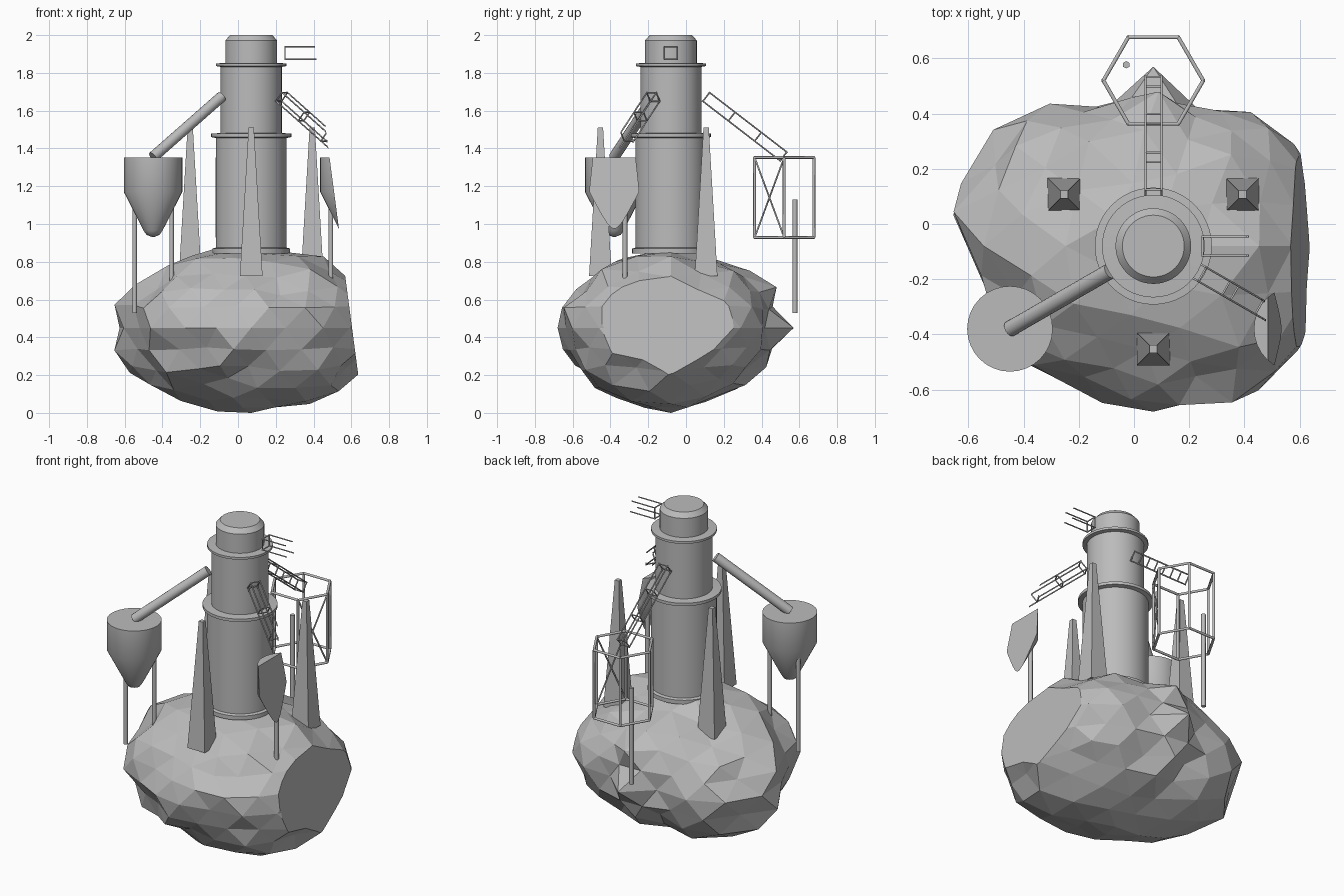
import bpy, bmesh, math, random
from mathutils import Vector, Matrix

if "Cube" in bpy.data.objects:
    bpy.data.objects.remove(bpy.data.objects["Cube"])

random.seed(11)
C = Vector((0.07, -0.08, 0))          # common axis of tower and rock
grey = bpy.data.materials.new("plain_grey")
grey.diffuse_color = (0.5, 0.5, 0.5, 1)
grey.use_nodes = True
grey.node_tree.nodes["Principled BSDF"].inputs["Base Color"].default_value = grey.diffuse_color


def finish(name, bm, smooth=0):
    """Trim by the slanted cut on the +x side and make the object."""
    cut = bmesh.ops.bisect_plane(bm, geom=bm.verts[:] + bm.edges[:] + bm.faces[:],
                                 plane_co=(0.485, 0, 1.35), plane_no=(1, 0, 0.132),
                                 clear_outer=True)
    edges = [e for e in cut["geom_cut"] if isinstance(e, bmesh.types.BMEdge)]
    if edges:
        bmesh.ops.holes_fill(bm, edges=edges, sides=0)
    bmesh.ops.recalc_face_normals(bm, faces=bm.faces[:])
    me = bpy.data.meshes.new(name)
    bm.to_mesh(me)
    bm.free()
    me.materials.append(grey)
    ob = bpy.data.objects.new(name, me)
    bpy.context.collection.objects.link(ob)
    if smooth:
        bpy.ops.object.select_all(action='DESELECT')
        ob.select_set(True)
        bpy.context.view_layer.objects.active = ob
        bpy.ops.object.shade_smooth_by_angle(angle=math.radians(smooth))
    return ob


def lathe(bm, centre, profile, n=32):
    """Closed solid of revolution from (radius, z) points."""
    rings = []
    for r, z in profile:
        rings.append([bm.verts.new((centre.x + r * math.cos(2 * math.pi * i / n),
                                    centre.y + r * math.sin(2 * math.pi * i / n), z))
                      for i in range(n)])
    for a, b in zip(rings, rings[1:]):
        for i in range(n):
            j = (i + 1) % n
            bm.faces.new((a[i], a[j], b[j], b[i]))
    bm.faces.new(rings[0][::-1])
    bm.faces.new(rings[-1])


def rod(bm, a, b, r, n=6):
    a, b = Vector(a), Vector(b)
    d = b - a
    m = Matrix.Translation((a + b) / 2) @ d.to_track_quat('Z', 'Y').to_matrix().to_4x4()
    bmesh.ops.create_cone(bm, cap_ends=True, segments=n, radius1=r, radius2=r,
                          depth=d.length, matrix=m)


def polar(deg, r, z):
    a = math.radians(deg)
    return Vector((C.x + r * math.cos(a), C.y + r * math.sin(a), z))


def truss(name, a, b, half, stations):
    """Four rails joined by square frames at the given stations."""
    bm = bmesh.new()
    d = (b - a).normalized()
    side = d.cross(Vector((0, 0, 1))).normalized() * half
    up = side.cross(d).normalized() * half
    corners = [side + up, side - up, -side - up, -side + up]
    for k, c in enumerate(corners):
        rod(bm, a + c, b + c, 0.004, 6)
        for t in stations:
            p = a.lerp(b, t)
            rod(bm, p + c, p + corners[(k + 1) % 4], 0.004, 6)
    finish(name, bm, 65)


def around(table, az):
    """Interpolate a table spread evenly over the full circle."""
    t = (az % 360) / 360 * len(table)
    i = int(t) % len(table)
    return table[i] + (table[(i + 1) % len(table)] - table[i]) * (t - int(t))


# Asteroid: icosphere shaped by a plan outline and upper and lower fullness
outline = [.69, .66, .62, .64, .62, .53, .65, .53, .64, .71, .72, .74,
           .70, .60, .68, .62, .59, .60, .60, .59, .66, .69, .66, .67]
upper = [.98, .89, .92, .95, .92, .90, 1.01, .98, .93, .90, .92, .97]
lower = [.95, .94, .90, .85, .88, .93, .98, .95, .91, .89, .92, .94]
rock = bmesh.new()
bmesh.ops.create_icosphere(rock, subdivisions=3, radius=1)
for v in rock.verts:
    x, y, z = v.co.normalized()
    h = math.hypot(x, y)
    az = math.degrees(math.atan2(y, x))
    k = 1 / (h ** 2.3 + abs(z) ** 2.3) ** (1 / 2.3)
    k *= 1 + (around(upper if z > 0 else lower, az) - 1) * 2 * h * abs(z)
    if h > 0.995:
        k *= 1 if abs(x) < .05 else random.uniform(0.95, 1.01)
    else:
        k *= 1 + random.uniform(-0.065, 0.055) * min(1, 1.3 * h)
    r = around(outline, az) * k
    v.co = Vector((C.x + x * r, C.y + y * r, 0.45 + z * k * (0.42 if z > 0 else 0.45)))
    v.co.z = max(v.co.z, 0)
bump = min((v for v in rock.verts if v.co.z > .5),
           key=lambda v: (v.co.xy - Vector((-0.14, 0.0))).length)
bump.co.z = 0.885
finish("asteroid", rock)

# Tower with base rim, two flanges and bevelled cap
bm = bmesh.new()
lathe(bm, C, [(.205, .845), (.205, .87), (.187, .875), (.187, 1.455), (.212, 1.46),
              (.212, 1.478), (.162, 1.482), (.162, 1.832), (.186, 1.836), (.186, 1.85),
              (.137, 1.853), (.137, 1.972), (.112, 2.0)], 48)
finish("tower", bm, 30)

# Square tapered pylons
for name, deg in (("left_pylon", 150), ("right_pylon", 30), ("front_pylon", 270)):
    p = polar(deg, 0.373, 0)
    bm = bmesh.new()
    bmesh.ops.create_cone(bm, cap_ends=True, segments=4, radius1=0.06 * 2 ** .5,
                          radius2=0.014 * 2 ** .5, depth=0.785,
                          matrix=Matrix.Translation((p.x, p.y, 1.1185))
                          @ Matrix.Rotation(math.pi / 4, 4, 'Z'))
    finish(name, bm)

# Hoppers: one whole, one mostly cut away
for name, deg in (("left_hopper", 210), ("cut_hopper", 330)):
    bm = bmesh.new()
    lathe(bm, polar(deg, 0.6, 0), [(.008, .932), (.035, .943), (.05, .965),
                                   (.155, 1.17), (.155, 1.352)])
    finish(name, bm, 35)

# Hopper legs
for name, deg, sides in (("left_leg", 210, (-1, 1)), ("cut_leg", 330, (-1,)),
                         ("rear_leg", 90, (-1,))):
    p = polar(deg, 0.6, 0)
    for s in sides:
        bm = bmesh.new()
        q = p + Vector((0.098 * s, 0.057, 0))
        rod(bm, q + Vector((0, 0, .53)), q + Vector((0, 0, 1.13)), 0.0135, 6)
        finish(name, bm, 65)

# Solid chute to the whole hopper
bm = bmesh.new()
rod(bm, polar(210, 0.18, 1.675), polar(210, 0.6, 1.355), 0.029, 16)
finish("chute", bm, 30)

# Unfinished chutes as trusses
thirds = (0.01, 1 / 3, 2 / 3, 0.99)
truss("rear_chute_frame", polar(90, 0.183, 1.676), polar(90, 0.6, 1.355), 0.029, thirds)
truss("cut_chute_frame", polar(330, 0.183, 1.676), polar(330, 0.6, 1.355), 0.029, thirds)
truss("upper_arm_frame", polar(0, 0.175, 1.905), polar(0, 0.55, 1.905), 0.034, (0.01,))

# Unfinished hopper as a hexagonal cage with one cross-braced side
bm = bmesh.new()
mid = polar(90, 0.6, 0)
ring = [mid + Vector((0.181 * math.cos(k * math.pi / 3),
                      0.181 * math.sin(k * math.pi / 3), 0)) for k in range(6)]
low, high = Vector((0, 0, 0.928)), Vector((0, 0, 1.352))
for k in range(6):
    a, b = ring[k], ring[(k + 1) % 6]
    rod(bm, a + low, b + low, 0.008)
    rod(bm, a + high, b + high, 0.008)
    rod(bm, a + low, a + high, 0.008)
    if k == 5:
        rod(bm, a + low, b + high, 0.005)
        rod(bm, a + high, b + low, 0.005)
finish("hopper_cage", bm, 65)
